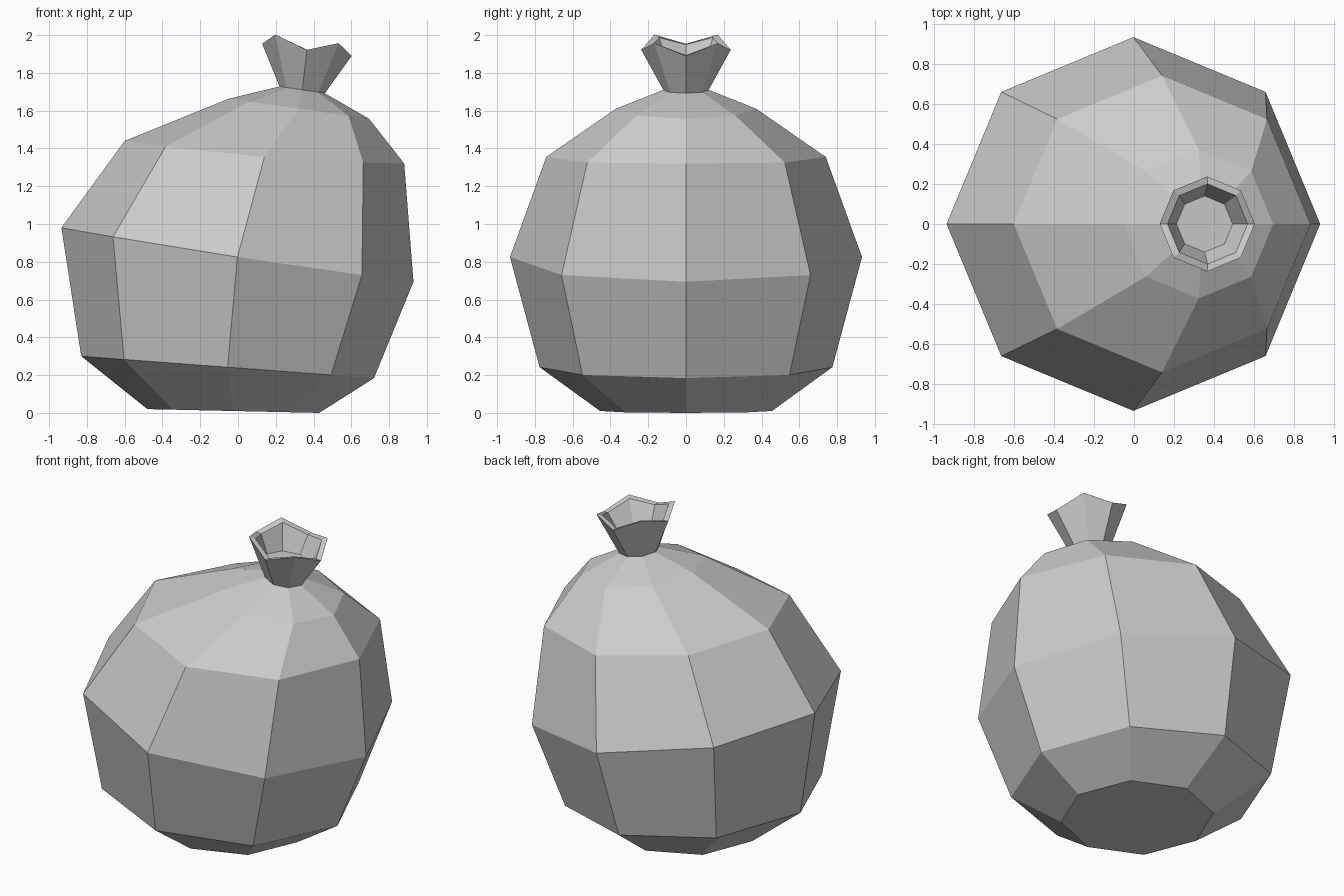
import bpy, bmesh, math

cube = bpy.data.objects.get("Cube")
if cube:
    bpy.data.objects.remove(cube, do_unlink=True)

SIDES = 8


def material(name, rgb):
    mat = bpy.data.materials.new(name)
    mat.use_nodes = True
    mat.diffuse_color = (*rgb, 1)
    mat.node_tree.nodes["Principled BSDF"].inputs["Base Color"].default_value = (*rgb, 1)
    return mat


def ring(bm, cx, radius, z, tilt, bow=0, crimp=0):
    """Tilted octagon; bow lifts both x ends, crimp lifts every other corner."""
    verts = []
    for i in range(SIDES):
        a = math.tau * i / SIDES
        u = math.cos(a)
        h = z - tilt * u + bow * u * u + crimp * (i % 2)
        verts.append(bm.verts.new((cx + radius * u, radius * math.sin(a), h)))
    return verts


def loft(name, rings, mat):
    """Skin a stack of rings and cap both ends."""
    bm = bmesh.new()
    loops = [ring(bm, *r) for r in rings]
    for low, high in zip(loops, loops[1:]):
        for i in range(SIDES):
            j = (i + 1) % SIDES
            bm.faces.new((low[i], low[j], high[j], high[i]))
    bm.faces.new(loops[0][::-1])
    bm.faces.new(loops[-1])
    mesh = bpy.data.meshes.new(name)
    bm.to_mesh(mesh)
    bm.free()
    mesh.materials.append(mat)
    obj = bpy.data.objects.new(name, mesh)
    bpy.context.collection.objects.link(obj)
    return obj


cloth = material("grey cloth", (0.6, 0.6, 0.6))

# Sagging sack and its open, crimped mouth: centre x, radius, z, tilt, bow, crimp
loft("sack", [
    # belly, base to shoulder
    (-0.025, 0.455, 0.01, 0.01),
    (-0.055, 0.775, 0.242, 0.058),
    (-0.003, 0.932, 0.825, 0.143, 0.012),
    (0.14, 0.74, 1.355, 0.06, 0.025),
    (0.322, 0.372, 1.61, 0.053),
    # tied neck
    (0.34, 0.12, 1.71, 0.018),
    # flared mouth, rim and hollow
    (0.365, 0.237, 1.922, 0.032, 0, 0.058),
    (0.367, 0.2, 1.922, 0.028, 0, 0.045),
    (0.352, 0.14, 1.81, 0.02),
], cloth)
